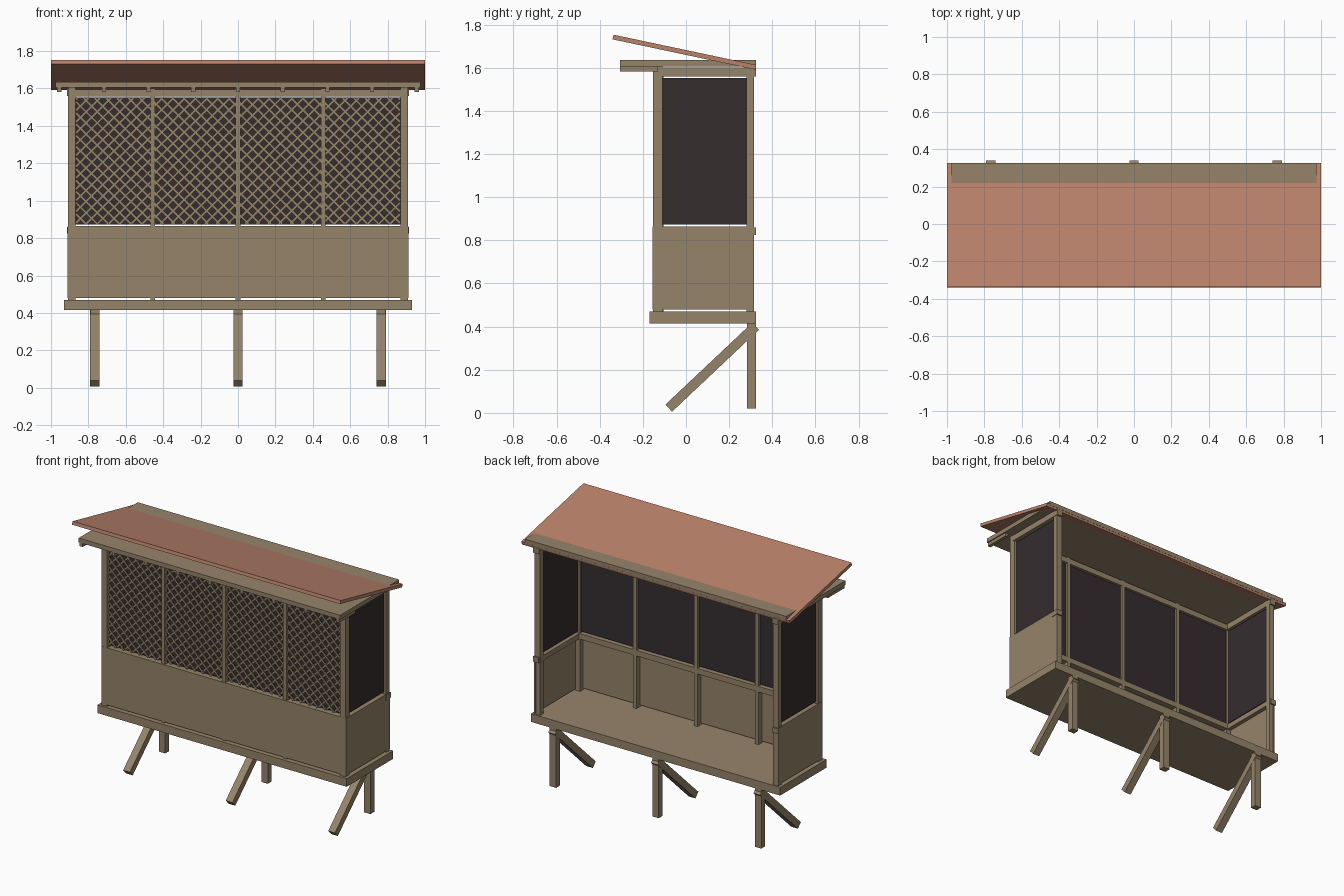
import bpy, bmesh, math
from mathutils import Matrix, Vector

if "Cube" in bpy.data.objects:
    bpy.data.objects.remove(bpy.data.objects["Cube"])


def material(name, colour):
    m = bpy.data.materials.new(name)
    m.use_nodes = True
    m.diffuse_color = (*colour, 1)
    m.node_tree.nodes["Principled BSDF"].inputs["Base Color"].default_value = (*colour, 1)
    return m


WOOD = material("weathered wood", (0.305, 0.231, 0.145))
ROOF = material("terracotta", (0.49, 0.225, 0.145))
DARK = material("dark screen", (0.036, 0.026, 0.028))


def add_box(bm, centre, size, tilt=0, axis='X'):
    mat = (Matrix.Translation(centre) @ Matrix.Rotation(tilt, 4, axis)
           @ Matrix.Diagonal((*size, 1)))
    bmesh.ops.create_cube(bm, size=1, matrix=mat)


def finish(name, bm, mat):
    me = bpy.data.meshes.new(name)
    bm.to_mesh(me)
    bm.free()
    me.materials.append(mat)
    ob = bpy.data.objects.new(name, me)
    bpy.context.scene.collection.objects.link(ob)
    return ob


def box(name, xs, ys, zs, mat=WOOD):
    """Box given by its range along each axis."""
    bm = bmesh.new()
    lo, hi = Vector((xs[0], ys[0], zs[0])), Vector((xs[1], ys[1], zs[1]))
    add_box(bm, (lo + hi) / 2, hi - lo)
    return finish(name, bm, mat)


def beam(name, x, width, start, end, thick, mat):
    """Sloping board between two (y, z) points."""
    dy, dz = end[0] - start[0], end[1] - start[1]
    bm = bmesh.new()
    add_box(bm, (x, (start[0] + end[0]) / 2, (start[1] + end[1]) / 2),
            (width, math.hypot(dy, dz), thick), math.atan2(dz, dy))
    return finish(name, bm, mat)


# Floor and supports
box("floor", (-0.93, 0.93), (-0.17, 0.325), (0.415, 0.47))
for x in (-0.765, 0, 0.765):
    box("wall_leg", (x - 0.024, x + 0.024), (0.283, 0.325), (0.02, 0.415))
    beam("strut", x, 0.05, (-0.08, 0.022), (0.323, 0.402), 0.045, WOOD)

# Long front wall: panels, rails and mullions
box("front_panel_right", (-0.91, 0), (-0.155, -0.143), (0.48, 0.865))
box("front_panel_left", (0, 0.91), (-0.155, -0.143), (0.48, 0.865))
box("front_middle_rail", (-0.88, 0.88), (-0.143, -0.105), (0.825, 0.863))
box("front_top_rail", (-0.9, 0.9), (-0.15, -0.105), (1.556, 1.595))
for x in (-0.455, 0, 0.455):
    box("mullion", (x - 0.0125, x + 0.0125), (-0.15, -0.105), (0.47, 1.6))

# Two end walls
for s in (-1, 1):
    def across(a, b):
        return sorted((s * a, s * b))
    box("front_post", across(0.868, 0.909), (-0.154, -0.11), (0.47, 1.605))
    box("back_post", across(0.868, 0.909), (0.28, 0.315), (0.47, 1.605))
    box("end_panel", across(0.9, 0.911), (-0.153, 0.316), (0.48, 0.863))
    box("end_middle_rail", across(0.872, 0.915), (0.27, 0.325), (0.825, 0.86))
    box("end_inner_rail", across(0.872, 0.9), (-0.12, 0.3), (0.825, 0.86))
    box("end_top_rail", across(0.87, 0.913), (-0.12, 0.325), (1.56, 1.6))
    box("end_screen", across(0.882, 0.892), (-0.112, 0.282), (0.873, 1.553), DARK)

# Dark screens with a diagonal lattice in each front bay
Z0, Z1 = 0.873, 1.553
PITCH, STRIP = 0.06, 0.013
edges = (-0.87, -0.455, 0, 0.455, 0.87)
for x0, x1 in zip(edges, edges[1:]):
    box("front_screen", (x0, x1), (-0.127, -0.119), (Z0, Z1), DARK)
    bm = bmesh.new()
    w, h = x1 - x0, Z1 - Z0
    for i in range(1, int((w + h) / PITCH) + 1):
        c = i * PITCH
        # Portion of the line u + v = c inside the bay
        u0, u1 = max(0, c - h), min(w, c)
        if u1 - u0 < 0.012:
            continue
        mid, length = (u0 + u1) / 2, (u1 - u0) * math.sqrt(2) - 0.008
        z = Z0 + c - mid
        add_box(bm, (x0 + mid, -0.139, z), (length, 0.006, STRIP), math.pi / 4, 'Y')
        add_box(bm, (x1 - mid, -0.133, z), (length, 0.006, STRIP), -math.pi / 4, 'Y')
    finish("lattice", bm, WOOD)

# Flat canopy with joists under its overhang
box("canopy", (-0.975, 0.975), (-0.305, 0.325), (1.605, 1.635))
for i in range(9):
    x = -0.956 + i * 0.239
    box("joist", (x - 0.011, x + 0.011), (-0.305, -0.13), (1.582, 1.605))

# Sloping roof board
beam("roof", 0, 2.0, (-0.338, 1.742), (0.323, 1.602), 0.022, ROOF)
